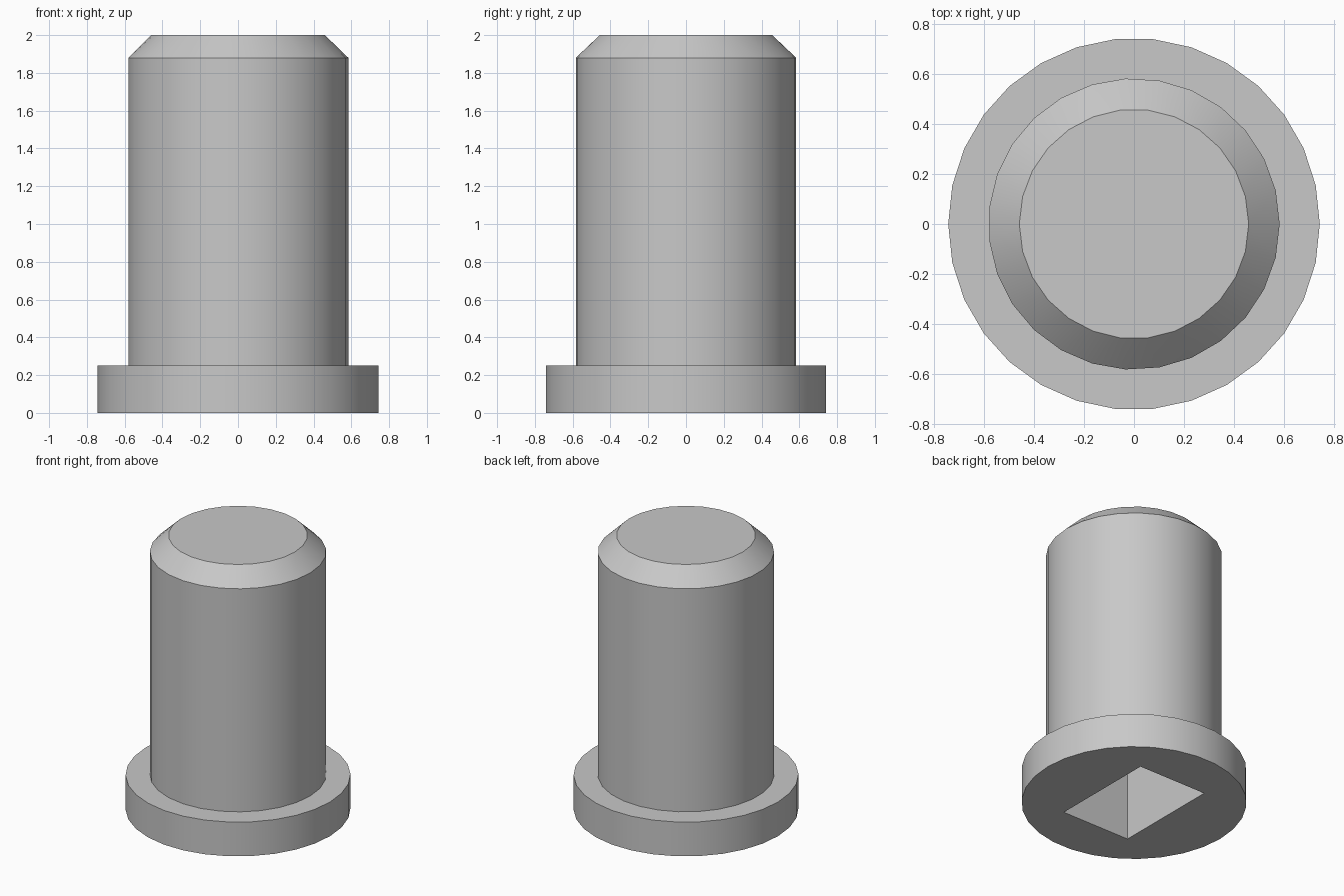
import bpy, bmesh, math

if "Cube" in bpy.data.objects:
    bpy.data.objects.remove(bpy.data.objects["Cube"])

grey = bpy.data.materials.new("plain grey")
grey.diffuse_color = (0.58, 0.58, 0.58, 1)
grey.use_nodes = True
grey.node_tree.nodes["Principled BSDF"].inputs["Base Color"].default_value = grey.diffuse_color


def ring(bm, radius, z, sides):
    for i in range(sides):
        a = 2 * math.pi * i / sides
        bm.verts.new((radius * math.cos(a), radius * math.sin(a), z))


def solid(name, rings):
    """Convex turned solid wrapped around stacked rings (radius, z, sides)."""
    bm = bmesh.new()
    for r in rings:
        ring(bm, *r)
    bmesh.ops.convex_hull(bm, input=bm.verts[:])
    bmesh.ops.dissolve_limit(bm, angle_limit=math.radians(0.2),
                             verts=bm.verts[:], edges=bm.edges[:])
    bmesh.ops.recalc_face_normals(bm, faces=bm.faces[:])
    mesh = bpy.data.meshes.new(name)
    bm.to_mesh(mesh)
    bm.free()
    mesh.materials.append(grey)
    obj = bpy.data.objects.new(name, mesh)
    bpy.context.collection.objects.link(obj)
    return obj


# Flange at the foot, and shank with a chamfered end
flange = solid("flange", [(0.745, 0, 30), (0.745, 0.25, 30)])
shank = solid("shank", [(0.584, 0.25, 27), (0.584, 1.88, 27), (0.46, 2, 26)])

# Rectangular socket cut up through the underside
depth = 1.5
bpy.ops.mesh.primitive_cube_add(size=1, location=(0, 0, depth / 2 - 0.1))
cutter = bpy.context.object
cutter.name = "socket_cutter"
cutter.scale = (0.55, 0.79, depth + 0.2)
cutter.data.materials.append(grey)
cutter.hide_render = True
bpy.context.view_layer.update()

for obj in (flange, shank):
    mod = obj.modifiers.new("socket", 'BOOLEAN')
    mod.operation = 'DIFFERENCE'
    mod.solver = 'EXACT'
    mod.object = cutter
    bpy.ops.object.select_all(action='DESELECT')
    obj.select_set(True)
    bpy.context.view_layer.objects.active = obj
    bpy.ops.object.modifier_apply(modifier=mod.name)
    bpy.ops.object.shade_smooth_by_angle(angle=math.radians(30))

bpy.data.objects.remove(cutter)
